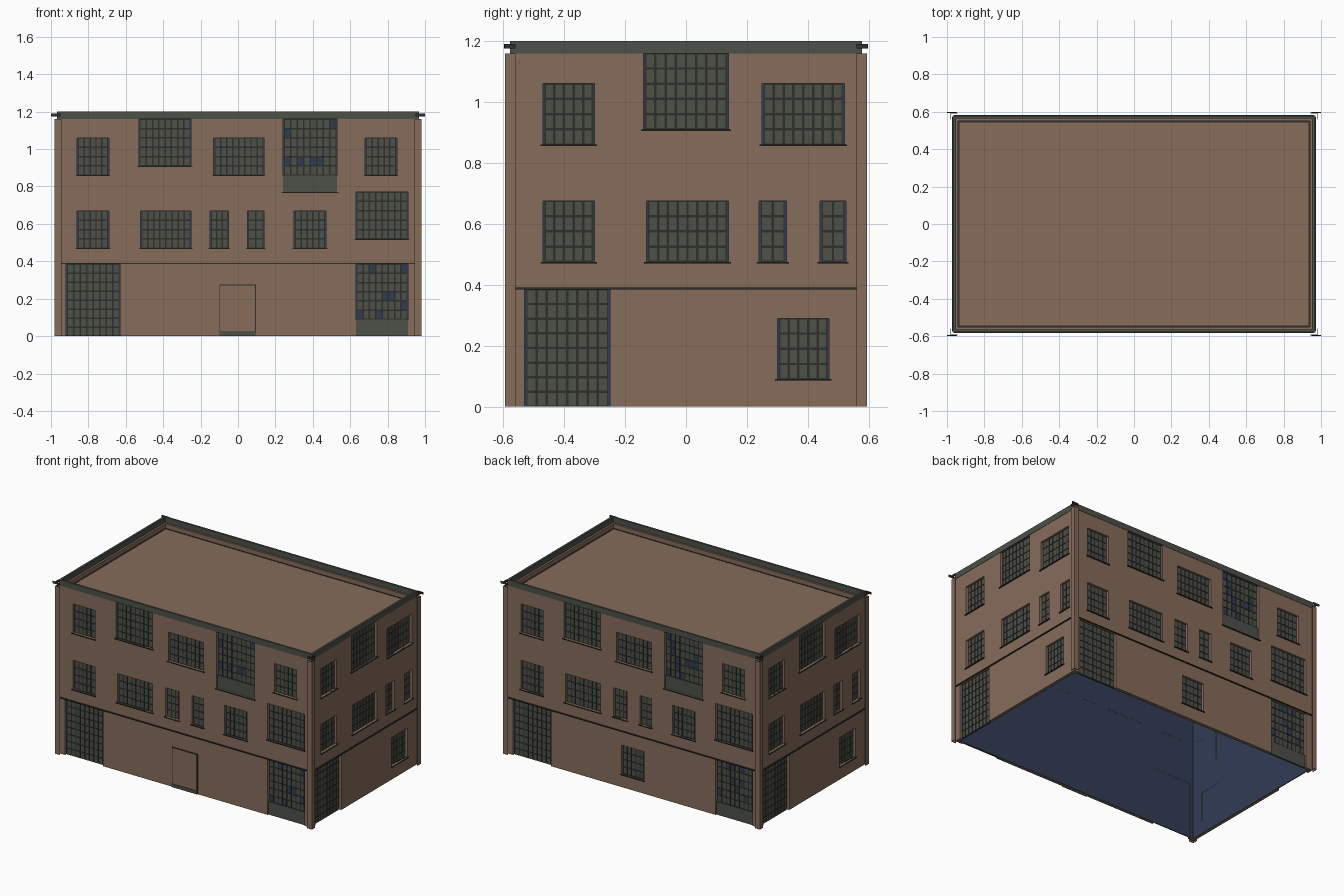
import bpy, bmesh, math, random
from mathutils import Matrix, Vector

random.seed(4)
cube = bpy.data.objects.get("Cube")
if cube:
    bpy.data.objects.remove(cube, do_unlink=True)


def material(name, r, g, b):
    m = bpy.data.materials.new(name)
    m.use_nodes = True
    m.diffuse_color = (r, g, b, 1)
    bsdf = m.node_tree.nodes["Principled BSDF"]
    bsdf.inputs["Base Color"].default_value = (r, g, b, 1)
    bsdf.inputs["Roughness"].default_value = 0.9
    return m


MATS = [material("brown_plaster", 0.24, 0.15, 0.105),
        material("navy_inside", 0.03, 0.045, 0.09),
        material("grey_metal", 0.075, 0.08, 0.066),
        material("dark_trim", 0.028, 0.028, 0.024)]
BROWN, NAVY, GREY, DARK = range(4)

HALF_X, HALF_Y, EAVES, TOP = 0.965, 0.575, 1.16, 1.2
FLOOR_LINE, ROOF = 0.385, 1.13


def box(bm, x0, x1, y0, y1, z0, z1, mat):
    size = Vector((x1 - x0, y1 - y0, z1 - z0))
    mid = Vector((x0 + x1, y0 + y1, z0 + z1)) / 2
    place = Matrix.Translation(mid) @ Matrix.Diagonal(size).to_4x4()
    made = bmesh.ops.create_cube(bm, size=1, matrix=place)
    for f in {f for v in made["verts"] for f in v.link_faces}:
        f.material_index = mat


def finish(bm, name, turn=0):
    mesh = bpy.data.meshes.new(name)
    bm.to_mesh(mesh)
    bm.free()
    for m in MATS:
        mesh.materials.append(m)
    obj = bpy.data.objects.new(name, mesh)
    obj.rotation_euler.z = turn * math.pi / 2
    bpy.context.collection.objects.link(obj)
    return obj


# Wall sheet with openings, thickened inward with a navy inner side
def wall(name, half, depth, openings, turn):
    bm = bmesh.new()
    us = sorted({-half, half} | {u for o in openings for u in o[:2]})
    zs = sorted({0, EAVES} | {z for o in openings for z in o[2:4]})
    grid = {(u, z): bm.verts.new((u, -depth, z)) for u in us for z in zs}
    for a, b in zip(us, us[1:]):
        for c, d in zip(zs, zs[1:]):
            u, z = (a + b) / 2, (c + d) / 2
            if not any(o[0] < u < o[1] and o[2] < z < o[3] for o in openings):
                bm.faces.new([grid[a, c], grid[b, c], grid[b, d], grid[a, d]])
    loose = [v for v in bm.verts if not v.link_faces]
    bmesh.ops.delete(bm, geom=loose, context="VERTS")
    obj = finish(bm, name, turn)
    mod = obj.modifiers.new("thickness", "SOLIDIFY")
    mod.thickness, mod.offset, mod.material_offset = 0.022, -1, NAVY


# Gridded windows; a fifth value is the height of a solid panel at the foot
def windows(name, depth, openings, turn):
    bm = bmesh.new()
    for u0, u1, z0, z1, *panel in openings:
        box(bm, u0, u1, 0.018 - depth, 0.021 - depth, z0, z1, NAVY)
        foot = z0
        if panel:
            foot = z0 + panel[0]
            box(bm, u0, u1, 0.008 - depth, 0.018 - depth, z0, foot, GREY)
        a, b = u0 + 0.006, u1 - 0.006
        box(bm, a, b, 0.015 - depth, 0.018 - depth, foot, z1, DARK)
        cols, rows = round((b - a) / 0.034), round((z1 - foot) / 0.05)
        w, h = (b - a) / cols, (z1 - foot) / rows
        for i in range(cols):
            for j in range(rows):
                mat = NAVY if panel and random.random() < 0.15 else GREY
                u, z = a + i * w, foot + j * h
                box(bm, u + 0.004, u + w - 0.004, 0.012 - depth, 0.016 - depth,
                    z + 0.004, z + h - 0.004, mat)
        # Thin sill
        if z0 > 0:
            box(bm, u0 - 0.008, u1 + 0.008, -depth - 0.008, 0.015 - depth, z0 - 0.005, z0, DARK)
    finish(bm, name, turn)


def row(spans, z0, z1):
    return [(a, b, z0, z1) for a, b in spans]


long_upper = row([(-0.86, -0.69), (-0.13, 0.14), (0.68, 0.85)], 0.86, 1.06)
long_middle = row([(-0.86, -0.69), (-0.52, -0.25), (-0.15, -0.05),
                   (0.05, 0.14), (0.30, 0.47)], 0.47, 0.67)
long_large = [(-0.53, -0.25, 0.91, EAVES), (0.24, 0.53, 0.77, EAVES, 0.09),
              (0.63, 0.91, 0.52, 0.77), (-0.92, -0.63, 0, FLOOR_LINE),
              (0.63, 0.91, 0, FLOOR_LINE, 0.09)]
long_side = long_upper + long_middle + long_large
rear_window = [(-0.09, 0.08, 0.09, 0.29)]
short_side = (row([(-0.47, -0.30), (0.25, 0.52)], 0.86, 1.06)
              + row([(-0.47, -0.30), (-0.13, 0.14), (0.24, 0.33), (0.44, 0.525)], 0.475, 0.675)
              + [(-0.14, 0.14, 0.91, EAVES), (-0.53, -0.25, 0, FLOOR_LINE),
                 (0.30, 0.47, 0.09, 0.29)])

sides = [("front", HALF_X, HALF_Y, long_side, 0),
         ("left", HALF_Y, HALF_X, short_side, 1),
         ("back", HALF_X, HALF_Y, long_side + rear_window, 2),
         ("right", HALF_Y, HALF_X, short_side, 3)]

for side, half, depth, openings, turn in sides:
    wall(side + "_wall", half, depth, openings, turn)
    windows(side + "_windows", depth, openings, turn)
    # String course above the ground floor
    bm = bmesh.new()
    box(bm, -half, half, -depth - 0.008, -depth, FLOOR_LINE, FLOOR_LINE + 0.006, DARK)
    finish(bm, side + "_string_course", turn)
    # Parapet with a plaster lining down to the roof
    bm = bmesh.new()
    box(bm, -half, half, -depth - 0.002, 0.012 - depth, EAVES, TOP, GREY)
    box(bm, -half, half, 0.022 - depth, 0.025 - depth, ROOF, EAVES, BROWN)
    box(bm, -half, half, 0.012 - depth, 0.025 - depth, EAVES, EAVES + 0.002, BROWN)
    box(bm, -half, half, 0.025 - depth, 0.031 - depth, ROOF, ROOF + 0.002, DARK)
    finish(bm, side + "_parapet", turn)

# Roof deck
bm = bmesh.new()
box(bm, -HALF_X + 0.023, HALF_X - 0.023, -HALF_Y + 0.023, HALF_Y - 0.023, ROOF - 0.01, ROOF, BROWN)
finish(bm, "roof")

# Thin corner strips standing clear of the walls, with small caps
for sx in (-1, 1):
    for sy in (-1, 1):
        bm = bmesh.new()
        box(bm, 0.945, 0.981, 0.592, 0.595, 0, EAVES, BROWN)
        box(bm, 0.978, 0.981, 0.56, 0.592, 0, EAVES, BROWN)
        box(bm, 0.95, 1.0, 0.594, 0.598, 1.175, 1.19, DARK)
        box(bm, 0.978, 0.982, 0.56, 0.594, 1.175, 1.19, DARK)
        bmesh.ops.scale(bm, vec=(sx, sy, 1), verts=bm.verts)
        if sx * sy < 0:
            bmesh.ops.reverse_faces(bm, faces=bm.faces)
        finish(bm, ("front" if sy < 0 else "back") + ("_left" if sx > 0 else "_right") + "_corner_strip")

# Front door: plaster leaf in a dark outline with a step
bm = bmesh.new()
y = -HALF_Y
box(bm, -0.1, 0.095, y - 0.003, y, 0, 0.277, DARK)
box(bm, -0.095, 0.09, y - 0.005, y, 0.025, 0.272, BROWN)
box(bm, -0.1, 0.095, y - 0.006, y, 0, 0.022, GREY)
finish(bm, "front_door")
